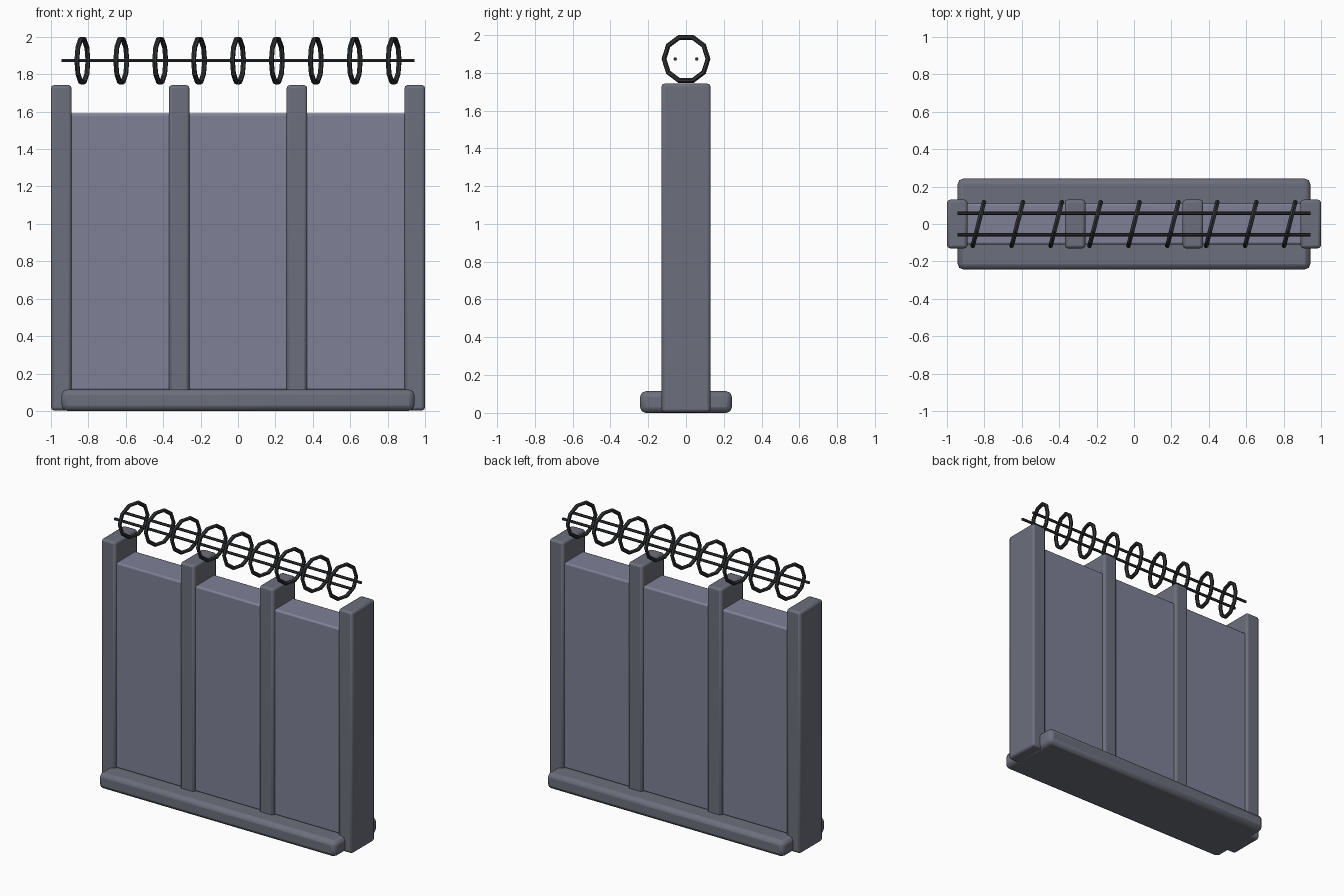
import bpy
import math
from mathutils import Matrix

if "Cube" in bpy.data.objects:
    bpy.data.objects.remove(bpy.data.objects["Cube"])


def material(name, rgb):
    m = bpy.data.materials.new(name)
    m.diffuse_color = (*rgb, 1)
    m.use_nodes = True
    m.node_tree.nodes["Principled BSDF"].inputs["Base Color"].default_value = m.diffuse_color
    return m


CONCRETE = material("concrete", (0.15, 0.16, 0.20))
PANEL = material("panel_concrete", (0.21, 0.22, 0.31))
WIRE = material("wire_metal", (0.03, 0.032, 0.035))


def block(name, lo, hi, bevel, mat):
    """Bevelled box between two corners."""
    size = [h - l for l, h in zip(lo, hi)]
    mid = [(h + l) / 2 for l, h in zip(lo, hi)]
    bpy.ops.mesh.primitive_cube_add(size=1)
    ob = bpy.context.object
    ob.name = name
    ob.data.transform(Matrix.Translation(mid) @ Matrix.Diagonal((*size, 1)))
    mod = ob.modifiers.new("bevel", "BEVEL")
    mod.width = bevel
    mod.segments = 2
    ob.data.materials.append(mat)
    bpy.ops.object.shade_smooth_by_angle(angle=math.radians(30))
    return ob


# Footing, wall slab and upright posts
block("footing", (-0.943, -0.243, 0), (0.943, 0.243, 0.115), 0.03, CONCRETE)
block("wall_panel", (-0.945, -0.11, 0.11), (0.945, 0.11, 1.59), 0.012, PANEL)
for i in range(4):
    x = -0.945 + 0.63 * i
    block(f"post_{i + 1}", (x - 0.055, -0.13, 0.003), (x + 0.055, 0.13, 1.742),
          0.016, CONCRETE)

# Slanted wire hoops along the top
WIRE_Z = 1.873
for i in range(9):
    bpy.ops.mesh.primitive_torus_add(major_segments=10, minor_segments=6,
                                     major_radius=0.120, minor_radius=0.0135)
    hoop = bpy.context.object
    hoop.name = f"wire_hoop_{i + 1}"
    # Stand upright facing x with a flat at the top, then slant
    hoop.data.transform(Matrix.Rotation(-0.25, 4, "Z")
                        @ Matrix.Rotation(math.pi / 2, 4, "Y")
                        @ Matrix.Rotation(math.pi / 10, 4, "Z"))
    hoop.location = ((i - 4) * 0.208, 0, WIRE_Z)
    hoop.data.materials.append(WIRE)

# Two straight wires running through the hoops
for side, y in (("front", -0.057), ("back", 0.057)):
    bpy.ops.mesh.primitive_cylinder_add(vertices=6, radius=0.0095, depth=1.886,
                                        location=(0, y, WIRE_Z),
                                        rotation=(0, math.pi / 2, 0))
    rod = bpy.context.object
    rod.name = f"straight_wire_{side}"
    rod.data.materials.append(WIRE)
